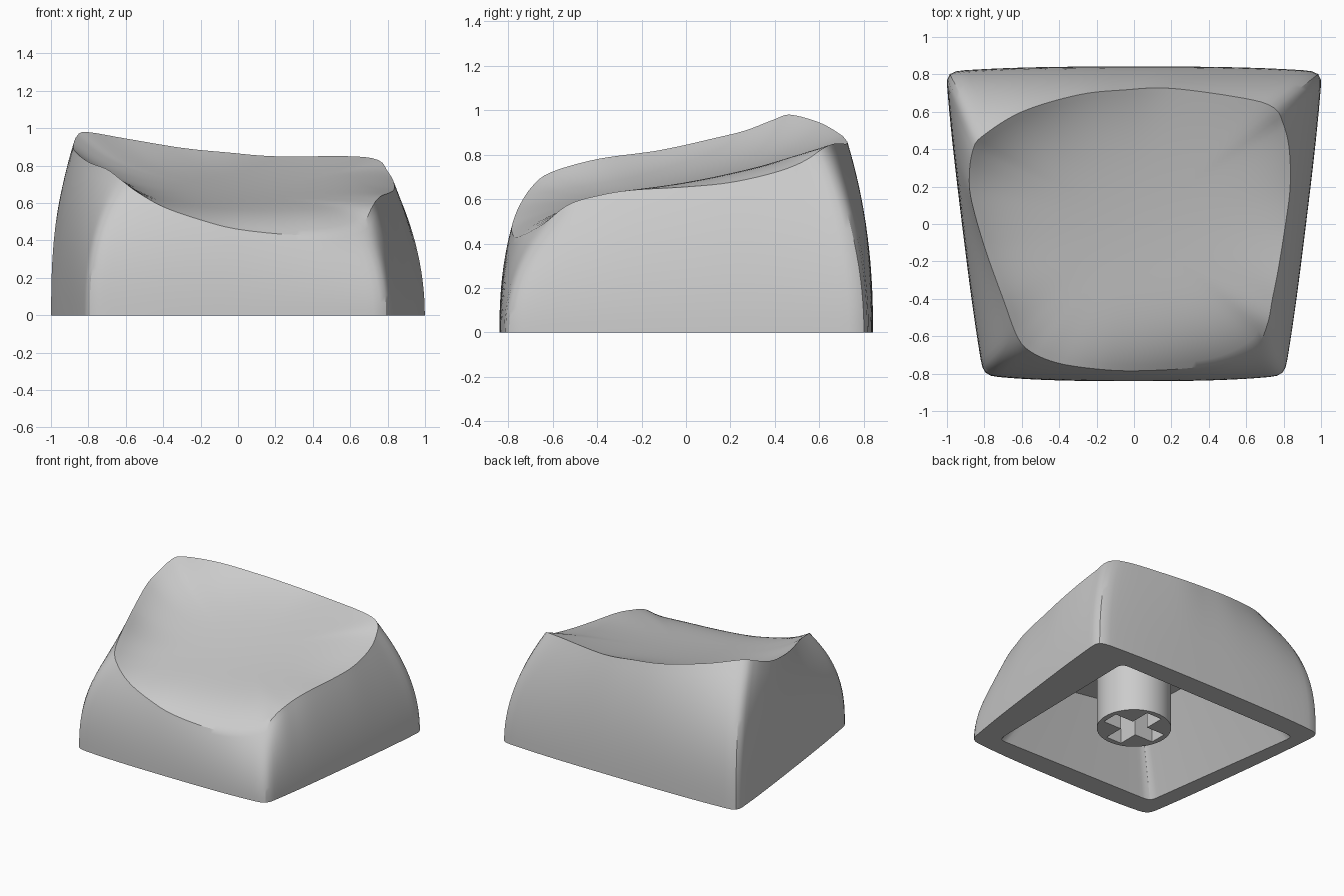
import bpy
import bmesh
import math
from mathutils import Vector

if "Cube" in bpy.data.objects:
    bpy.data.objects.remove(bpy.data.objects["Cube"], do_unlink=True)

plastic = bpy.data.materials.new("light_grey_plastic")
plastic.use_nodes = True
plastic.diffuse_color = (0.6, 0.6, 0.6, 1)
plastic.node_tree.nodes["Principled BSDF"].inputs["Base Color"].default_value = (0.6, 0.6, 0.6, 1)

SIDE = 40       # samples along each side
WALL = 14       # rows up each wall
DISH = 24       # rings across the dish

# Rim of the dish, one list per side, each starting at a corner
RIM_SIDES = [
    # front
    [(-.62, -.61, .72), (-.54, -.69, .66), (-.4, -.745, .58), (-.2, -.775, .51),
     (0, -.785, .46), (.3, -.77, .43), (.5, -.73, .44)],
    # left
    [(.66, -.64, .49), (.715, -.53, .575), (.74, -.4, .615), (.77, -.25, .64),
     (.81, 0, .655), (.835, .2, .675), (.83, .4, .72), (.80, .53, .77)],
    # back
    [(.75, .62, .83), (.6, .67, .85), (.2, .725, .85), (-.05, .717, .87),
     (-.3, .69, .895), (-.6, .6, .945)],
    # right
    [(-.81, .47, .98), (-.86, .4, .96), (-.88, .27, .91), (-.87, .13, .875),
     (-.8, -.12, .82), (-.7, -.4, .78)],
]
FOOT = ((-.805, -.81), (.805, -.81), (1.005, .815), (-1.005, .815))
CAVITY_FOOT = ((-.7, -.66), (.66, -.68), (.68, .68), (-.89, .67))
CAVITY_ROOF = ((-.45, -.46), (.42, -.46), (.42, .46), (-.5, .46))


def spline(p0, p1, p2, p3, t):
    """Smooth curve through p1 and p2."""
    return 0.5 * (2 * p1 + (p2 - p0) * t + (2 * p0 - 5 * p1 + 4 * p2 - p3) * t * t
                  + (3 * p1 - p0 - 3 * p2 + p3) * t ** 3)


def resample(path, count):
    """Evenly spaced points along a path, without its last point."""
    lengths = [0.0]
    for a, b in zip(path, path[1:]):
        lengths.append(lengths[-1] + (b - a).length)
    out, k = [], 0
    for i in range(count):
        d = lengths[-1] * i / count
        while lengths[k + 1] < d:
            k += 1
        out.append(path[k].lerp(path[k + 1], (d - lengths[k]) / (lengths[k + 1] - lengths[k])))
    return out


def rim_loop():
    pts = [Vector(p) for side in RIM_SIDES for p in side]
    n, start, loop = len(pts), 0, []
    for side in RIM_SIDES:
        path = []
        for i in range(start, start + len(side)):
            a, b, c, d = (pts[(i + k) % n] for k in (-1, 0, 1, 2))
            path += [spline(a, b, c, d, s / 16) for s in range(16)]
        start += len(side)
        path.append(pts[start % n])
        loop += resample(path, SIDE)
    return loop


def soft_quad(corners, bulges=(0, 0, 0, 0)):
    """Four-sided outline with bowed sides and softened corners."""
    corners, loop = [Vector(c) for c in corners], []
    for i, bulge in enumerate(bulges):
        a, b = corners[i], corners[(i + 1) % 4]
        out = Vector((b.y - a.y, a.x - b.x)).normalized()
        for s in range(SIDE):
            u = s / SIDE
            loop.append(a.lerp(b, u) + out * bulge * (1 - abs(2 * u - 1) ** 3))
    for _ in range(2):
        n = len(loop)
        loop = [(loop[i - 1] + 2 * loop[i] + loop[(i + 1) % n]) / 4 for i in range(n)]
    return loop


def floor_height(p):
    """Sloping ramp that the middle of the dish follows."""
    return .665 + .2 * p.y + .07 * p.y ** 2 - .02 * p.x + .1 * p.x ** 2


def outer_rows():
    """Rows of points from the foot, up the bowed wall and across the dish."""
    rim, foot = rim_loop(), soft_quad(FOOT, (.03, .015, .027, .015))
    rows = []
    for k in range(WALL + 1):
        t = k / WALL
        row = []
        for r, b in zip(rim, foot):
            xy = b.lerp(r.xy, t ** (2.3 - .4 * r.x))
            row.append(Vector((xy.x, xy.y, r.z * t)))
        rows.append(row)
    for k in range(1, DISH):
        s = 1 - k / DISH
        row = []
        for r in rim:
            p = r.xy * s
            row.append(Vector((p.x, p.y, floor_height(p) + (r.z - floor_height(r)) * s ** 5)))
        rows.append(row)
    return rows, Vector((0, 0, floor_height(Vector((0, 0)))))


def cavity_rows():
    """Straight tapered walls up to a slightly tilted roof."""
    foot = [Vector((p.x, p.y, 0)) for p in soft_quad(CAVITY_FOOT)]
    roof = [Vector((p.x, p.y, .49 - .13 * p.x)) for p in soft_quad(CAVITY_ROOF)]
    return [foot, roof], Vector((0, 0, .49))


def finish(obj, angle):
    obj.data.materials.clear()
    obj.data.materials.append(plastic)
    bpy.ops.object.select_all(action='DESELECT')
    obj.select_set(True)
    bpy.context.view_layer.objects.active = obj
    bpy.ops.object.shade_smooth_by_angle(angle=math.radians(angle))


# Hollow cap: outer skin, cavity and the flat foot joining them
bm = bmesh.new()
feet = []
for rows, centre in (outer_rows(), cavity_rows()):
    rows = [[bm.verts.new(p) for p in row] for row in rows]
    tip = bm.verts.new(centre)
    n = len(rows[0])
    for low, high in zip(rows, rows[1:]):
        for i in range(n):
            j = (i + 1) % n
            bm.faces.new((low[i], low[j], high[j], high[i]))
    for i in range(n):
        bm.faces.new((rows[-1][i], rows[-1][(i + 1) % n], tip))
    feet.append(rows[0])
outer, inner = feet
for i in range(n):
    j = (i + 1) % n
    bm.faces.new((outer[j], outer[i], inner[i], inner[j]))
bmesh.ops.recalc_face_normals(bm, faces=bm.faces)
mesh = bpy.data.meshes.new("cap")
bm.to_mesh(mesh)
bm.free()
cap = bpy.data.objects.new("cap", mesh)
bpy.context.collection.objects.link(cap)
finish(cap, 30)

# Round stem with a cross-shaped socket
bpy.ops.mesh.primitive_cylinder_add(vertices=64, radius=.26, depth=.48, location=(0, 0, .275))
stem = bpy.context.object
stem.name = "stem"
for size in ((.44, .13, .6), (.13, .44, .6)):
    bpy.ops.mesh.primitive_cube_add(size=1)
    cutter = bpy.context.object
    cutter.name = "socket_cutter"
    cutter.hide_render = True
    cutter.scale = size
    bpy.context.view_layer.update()
    cut = stem.modifiers.new("socket", 'BOOLEAN')
    cut.operation = 'DIFFERENCE'
    cut.object = cutter
    bpy.context.view_layer.objects.active = stem
    bpy.ops.object.modifier_apply(modifier=cut.name)
    bpy.data.objects.remove(cutter, do_unlink=True)
finish(stem, 30)
